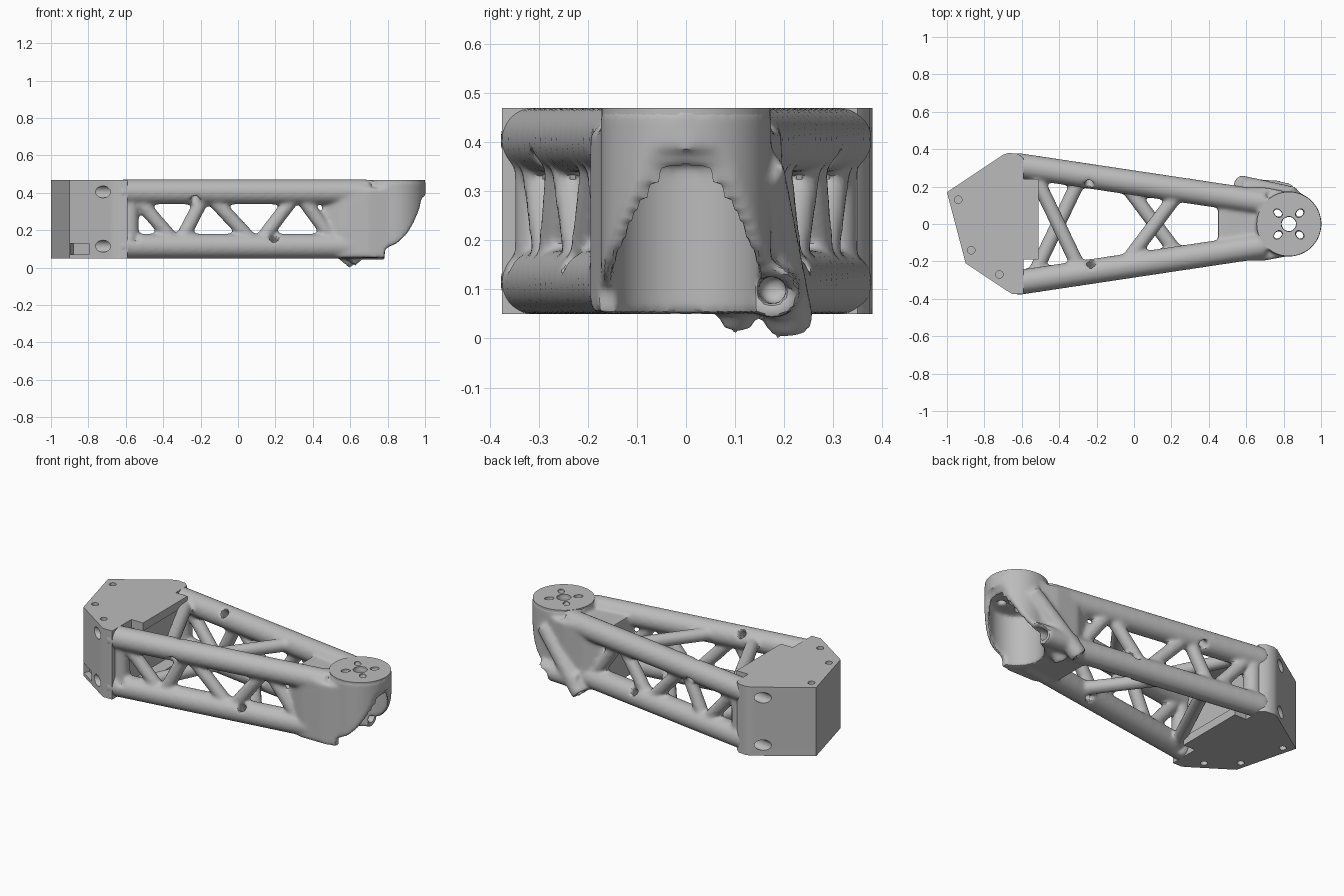
import bpy, bmesh, math
from mathutils import Vector, Matrix

if "Cube" in bpy.data.objects:
    bpy.data.objects.remove(bpy.data.objects["Cube"])

grey = bpy.data.materials.new("plain grey")
grey.use_nodes = True
grey.diffuse_color = (0.5, 0.5, 0.5, 1)
grey.node_tree.nodes["Principled BSDF"].inputs["Base Color"].default_value = (0.5, 0.5, 0.5, 1)


def rod(bm, a, b, r, segments=20):
    """Closed cylinder between two points; returns its vertices."""
    a, b = Vector(a), Vector(b)
    turn = (b - a).to_track_quat('Z', 'Y').to_matrix().to_4x4()
    return bmesh.ops.create_cone(bm, cap_ends=True, segments=segments, radius1=r, radius2=r,
                                 depth=(b - a).length,
                                 matrix=Matrix.Translation((a + b) / 2) @ turn)["verts"]


def prism(bm, points, low, high, along_y=False):
    """Closed prism of a flat outline, extruded along z or y."""
    place = (lambda p: (p[0], low, p[1])) if along_y else (lambda p: (p[0], p[1], low))
    face = bm.faces.new([bm.verts.new(place(p)) for p in points])
    new = bmesh.ops.extrude_face_region(bm, geom=[face])["geom"]
    step = Vector((0, high - low, 0)) if along_y else Vector((0, 0, high - low))
    bmesh.ops.translate(bm, vec=step, verts=[v for v in new if isinstance(v, bmesh.types.BMVert)])
    bmesh.ops.recalc_face_normals(bm, faces=bm.faces[:])


def make(name, bm):
    mesh = bpy.data.meshes.new(name)
    bm.to_mesh(mesh)
    bm.free()
    obj = bpy.data.objects.new(name, mesh)
    bpy.context.scene.collection.objects.link(obj)
    return obj


def bake(obj):
    """Turn the modifiers into plain mesh."""
    bpy.context.view_layer.update()
    graph = bpy.context.evaluated_depsgraph_get()
    baked = bpy.data.meshes.new_from_object(obj.evaluated_get(graph))
    obj.modifiers.clear()
    obj.data = baked


def cut(obj, cutter):
    cutter.hide_render = True
    boolean = obj.modifiers.new("cut", 'BOOLEAN')
    boolean.operation = 'DIFFERENCE'
    boolean.solver = 'EXACT'
    boolean.use_self = True
    boolean.object = cutter
    bake(obj)


def shade(obj):
    obj.data.materials.clear()
    obj.data.materials.append(grey)
    bpy.ops.object.select_all(action='DESELECT')
    obj.select_set(True)
    bpy.context.view_layer.objects.active = obj
    bpy.ops.object.shade_smooth_by_angle(angle=math.radians(35))


def rail_y(x):
    return 0.22 - 0.15 * x


TOP, BOTTOM = 0.405, 0.115
HEAD = 0.828
SIDES = (-1, 1)

# Four converging rails
bm = bmesh.new()
for s in SIDES:
    for z, end in ((TOP, 0.70), (BOTTOM, 0.67)):
        rod(bm, (-0.64, s * rail_y(-0.64), z), (end, s * rail_y(end), z), 0.067)
rails = make("rails", bm)

# Drain holes across the rails
bm = bmesh.new()
for x, s, z in ((-0.24, 1, TOP), (-0.23, -1, TOP), (0.19, -1, BOTTOM), (0.18, 1, BOTTOM),
                (-0.55, -1, BOTTOM)):
    c = Vector((x, s * rail_y(x), z))
    d = Vector((0, s * 0.07, 0.07 if z == BOTTOM else -0.07))
    rod(bm, c - d, c + d, 0.024)
rail_cutter = make("rail_cutter", bm)
cut(rails, rail_cutter)

# Head: tapered neck, round motor housing and cable tubes
bm = bmesh.new()
neck = [(0.45, 0.15), (0.56, 0.195), (0.70, 0.195), (HEAD, 0.17)]
prism(bm, neck + [(x, -y) for x, y in reversed(neck)], 0.055, 0.425)
rod(bm, (HEAD, 0, 0.05), (HEAD, 0, 0.468), 0.174, 64)
tube_start, tube_end = Vector((0.85, 0.15, 0.35)), Vector((0.565, 0.212, 0.03))
rod(bm, tube_start, tube_end, 0.05)
rod(bm, (0.85, 0.17, 0.097), (0.58, 0.19, 0.1), 0.056)
rod(bm, (0.70, 0.13, 0.13), (0.60, 0.10, 0.036), 0.038)
head = make("head", bm)


def mount_holes(bm):
    """Shaft hole and four slots."""
    rod(bm, (HEAD, 0, 0.3), (HEAD, 0, 0.6), 0.04)
    for k in range(4):
        verts = rod(bm, (0, 0, 0.3), (0, 0, 0.6), 0.019)
        spin = Matrix.Rotation(math.pi / 4 + k * math.pi / 2, 4, 'Z')
        move = Matrix.Translation((HEAD, 0, 0)) @ spin @ Matrix.Translation((0.082, 0, 0))
        bmesh.ops.transform(bm, matrix=move @ Matrix.Diagonal((1.4, 1, 1, 1)), verts=verts)


# Motor bay opened by a curved undercut, and tube bores
bm = bmesh.new()
prism(bm, [(0.785, -0.1), (0.785, 0.1), (0.85, 0.13), (0.90, 0.175), (0.94, 0.24), (0.968, 0.31),
           (0.985, 0.385), (1.1, 0.385), (1.1, -0.1)], -0.4, 0.4, True)
rod(bm, (HEAD, 0, -0.15), (HEAD, 0, 0.36), 0.148, 64)
along = (tube_end - tube_start).normalized()
rod(bm, tube_end - along * 0.12, tube_end + along * 0.1, 0.03)
rod(bm, (0.9, 0.168, 0.097), (0.68, 0.18, 0.1), 0.03)
mount_holes(bm)
head_cutter = make("head_cutter", bm)
cut(head, head_cutter)

# Truss frame: rails and head joined by braces
bm = bmesh.new()
bm.from_mesh(rails.data)
bm.from_mesh(head.data)
for s in SIDES:
    # Zigzag on each flank
    nodes = [-0.57, -0.32, -0.17, 0.10, 0.32, 0.53]
    for i in range(len(nodes) - 1):
        ends = [(x, s * rail_y(x), TOP if (i + k) % 2 == 0 else BOTTOM)
                for k, x in enumerate(nodes[i:i + 2])]
        rod(bm, *ends, 0.038)
    # Upright against the end block
    rod(bm, (-0.58, s * 0.3, BOTTOM), (-0.58, s * 0.3, TOP), 0.05)
# Crossing braces above and below
for z, s in ((TOP, 1), (BOTTOM, -1)):
    for x0, x1, d in ((-0.55, -0.28, s), (-0.06, 0.25, -s)):
        rod(bm, (x0, d * rail_y(x0), z), (x1, -d * rail_y(x1), z), 0.039)
frame = make("truss_frame", bm)

# Blend the joints into one cast shape
remesh = frame.modifiers.new("blend", 'REMESH')
remesh.mode = 'VOXEL'
remesh.voxel_size = 0.011
soften = frame.modifiers.new("soften", 'SMOOTH')
soften.factor = 0.5
soften.iterations = 6
bake(frame)
shade(frame)

# Motor mounting disc
bm = bmesh.new()
rod(bm, (HEAD, 0, 0.44), (HEAD, 0, 0.47), 0.172, 64)
disc = make("motor_mount", bm)
bm = bmesh.new()
mount_holes(bm)
disc_cutter = make("disc_cutter", bm)
cut(disc, disc_cutter)
shade(disc)

# Cutter for the end block: rail bores, screw holes and a cable notch
bm = bmesh.new()
for s in SIDES:
    for z in (TOP, BOTTOM):
        rod(bm, (-0.95, s * rail_y(-0.95), z), (-0.66, s * rail_y(-0.66), z), 0.032)
for x, y in ((-0.94, 0.13), (-0.87, -0.14), (-0.72, -0.27)):
    for z in (0.02, 0.43):
        rod(bm, (x, y, z), (x, y, z + 0.07), 0.02)
prism(bm, [(-0.88, -0.18), (-0.78, -0.245), (-0.83, -0.34), (-0.93, -0.27)], 0.07, 0.13)
block_cutter = make("block_cutter", bm)

# End block with overhanging top and bottom plates
wall = [(-0.59, -0.375), (-0.65, -0.375), (-0.69, -0.35), (-0.90, -0.21), (-1, 0.17),
        (-0.70, 0.37), (-0.67, 0.38), (-0.62, 0.375), (-0.59, 0.35)]
lip = [(-0.59, 0.24), (-0.51, 0.24), (-0.51, -0.19), (-0.59, -0.19)]
for name, outline, low, high in (("end_block", wall, 0.1, 0.42),
                                 ("bottom_plate", wall + lip, 0.05, 0.1),
                                 ("top_plate", wall + lip, 0.42, 0.47)):
    bm = bmesh.new()
    prism(bm, outline, low, high)
    part = make(name, bm)
    cut(part, block_cutter)
    shade(part)

# Remove the helpers
for helper in (rails, head, rail_cutter, head_cutter, disc_cutter, block_cutter):
    bpy.data.objects.remove(helper)
